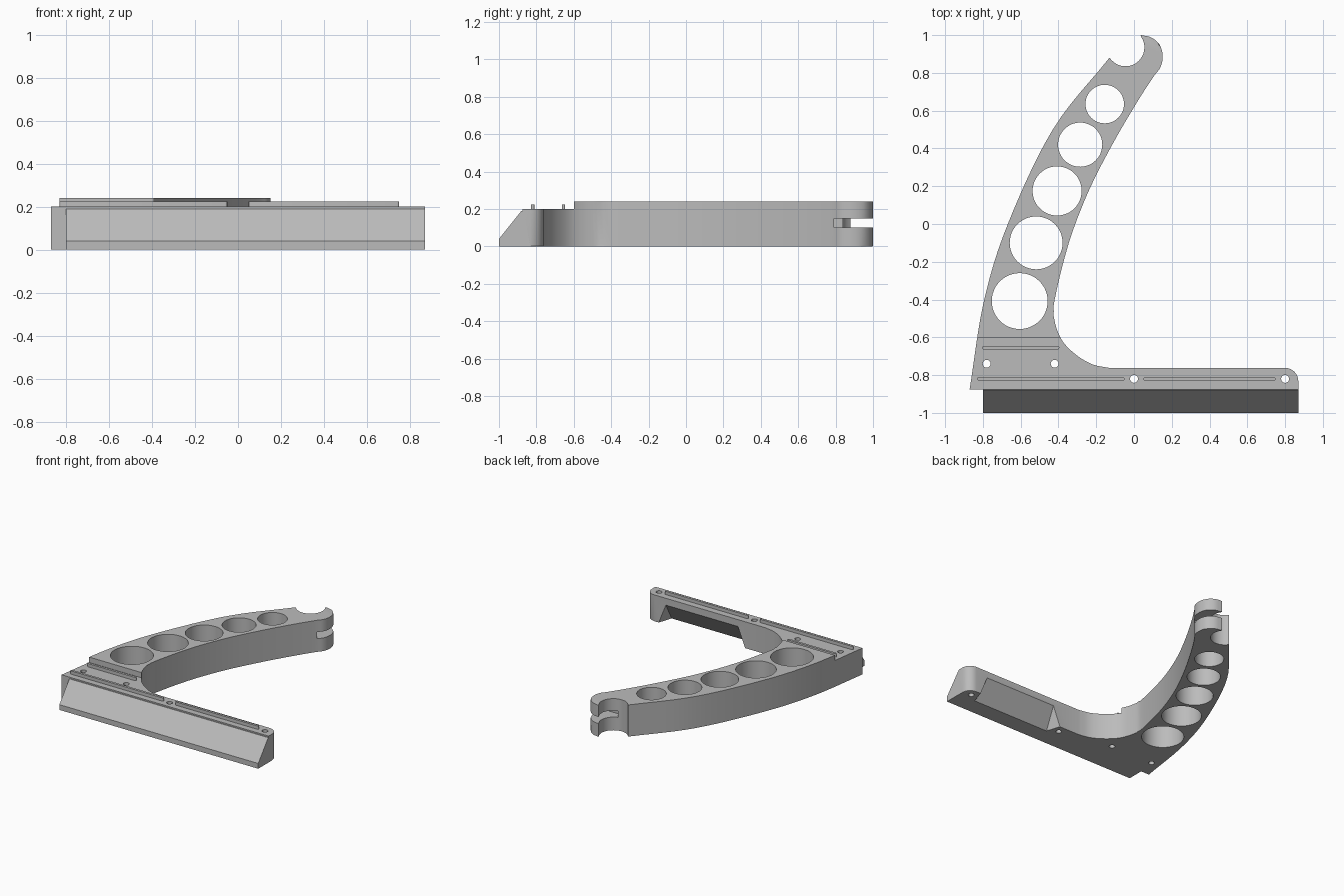
import bpy, bmesh, math
from mathutils import Vector

if "Cube" in bpy.data.objects:
    bpy.data.objects.remove(bpy.data.objects["Cube"])

grey = bpy.data.materials.new("plain_grey")
grey.diffuse_color = (0.5, 0.5, 0.5, 1)
grey.use_nodes = True
grey.node_tree.nodes["Principled BSDF"].inputs["Base Color"].default_value = grey.diffuse_color


def finish(name, bm):
    bmesh.ops.recalc_face_normals(bm, faces=bm.faces)
    me = bpy.data.meshes.new(name)
    bm.to_mesh(me)
    bm.free()
    ob = bpy.data.objects.new(name, me)
    bpy.context.collection.objects.link(ob)
    me.materials.append(grey)
    return ob


def spline(pts, n=6):
    """Smooth curve through the points."""
    p = [Vector(q) for q in pts]
    p = [2 * p[0] - p[1]] + p + [2 * p[-1] - p[-2]]
    out = []
    for a, b, c, d in zip(p, p[1:], p[2:], p[3:]):
        for i in range(n):
            t = i / n
            out.append(0.5 * (2 * b + (c - a) * t + (2 * a - 5 * b + 4 * c - d) * t * t
                              + (3 * b - a - 3 * c + d) * t ** 3))
    return out + [p[-2]]


def prism(pts, z0, z1):
    """Outline in x, y extruded upwards."""
    bm = bmesh.new()
    n = len(pts)
    lo = [bm.verts.new((p[0], p[1], z0)) for p in pts]
    hi = [bm.verts.new((p[0], p[1], z1)) for p in pts]
    bm.faces.new(lo[::-1])
    bm.faces.new(hi)
    for i in range(n):
        j = (i + 1) % n
        bm.faces.new((lo[i], lo[j], hi[j], hi[i]))
    return bm, lo, hi


def hull(name, pts):
    bm = bmesh.new()
    for p in pts:
        bm.verts.new(p)
    bmesh.ops.convex_hull(bm, input=bm.verts)
    bmesh.ops.dissolve_limit(bm, angle_limit=0.01, verts=bm.verts, edges=bm.edges)
    return finish(name, bm)


def box(name, x0, x1, y0, y1, z0, z1):
    return hull(name, [(x, y, z) for x in (x0, x1) for y in (y0, y1) for z in (z0, z1)])


def disc(name, x, y, r, n):
    pts = [(x + r * math.cos(2 * math.pi * i / n), y + r * math.sin(2 * math.pi * i / n))
           for i in range(n)]
    return finish(name, prism(pts, -0.1, 0.4)[0])


def combine(ob, other, op):
    m = ob.modifiers.new(op, 'BOOLEAN')
    m.operation, m.solver, m.object = op, 'EXACT', other
    bpy.context.view_layer.objects.active = ob
    bpy.ops.object.modifier_apply(modifier=m.name)
    bpy.data.objects.remove(other)


# Bracket outline: outer edge, hook notch, inner edge, foot
outer = spline([(-.87, -.875), (-.795, -.41), (-.668, 0), (-.43, .5), (-.13, .88)])
notch = [Vector((-.045 + .1 * math.cos(math.radians(a)), .935 + .1 * math.sin(math.radians(a))))
         for a in range(222, 396, 9)]
inner = spline([(.035, 1), (.09, .988), (.135, .95), (.152, .89), (.14, .83), (.10, .775),
                (.01, .635), (-.115, .42), (-.24, .175), (-.345, -.1), (-.42, -.4),
                (-.423, -.5), (-.385, -.61), (-.31, -.69), (-.22, -.743), (-.13, -.762)], 4)
corner = [Vector((.80 + .07 * math.sin(a), -.832 + .07 * math.cos(a)))
          for a in (math.pi / 2 * i / 8 for i in range(9))]
outline = outer + notch + inner + corner + [Vector((.87, -.875))]
bm, lo, hi = prism(outline, 0, .24)

# Rounded rim along the inner edge
first = len(outer) + len(notch)
last = first + len(inner) + len(corner)
rim = [bm.edges.get((ring[i], ring[i + 1])) for ring in (lo, hi) for i in range(first, last - 1)]
bmesh.ops.bevel(bm, geom=rim, offset=.014, segments=3, profile=.5, affect='EDGES',
                clamp_overlap=True)
bracket = finish("bracket", bm)

# Lower foot, round arm openings, screw holes, hook slot
combine(bracket, box("step_cut", -1.2, 1.2, -1.2, -.6, .2, .5), 'DIFFERENCE')
for x, y, r in ((-.155, .635, .102), (-.285, .42, .117), (-.407, .175, .13),
                (-.518, -.1, .14), (-.605, -.408, .148)):
    combine(bracket, disc("arm_cut", x, y, r, 48), 'DIFFERENCE')
combine(bracket, box("slot_cut", -.015, .4, .79, 1.2, .1, .15), 'DIFFERENCE')

# Sloped recess under the back of the foot
recess = [(.4 + s * w, y, z) for s in (-1, 1)
          for w, y, z in ((.33, -.875, -.01), (.37, -.75, -.01), (.30, -.75, .165))]
combine(bracket, hull("recess_cut", recess), 'DIFFERENCE')

# Sloped front wedge
wedge = [(x, y, z) for x in (-.8, .87)
         for y, z in ((-1, 0), (-1, .04), (-.88, .19), (-.87, .19), (-.87, 0))]
combine(bracket, hull("wedge", wedge), 'UNION')
for x, y in ((0, -.82), (.8, -.82), (-.42, -.74), (-.78, -.74)):
    combine(bracket, disc("screw_cut", x, y, .021, 20), 'DIFFERENCE')

# Raised locating ribs with round ends
ribs = []
for k, (x0, x1, y) in enumerate(((-.83, -.05, -.82), (.05, .75, -.82), (-.805, -.395, -.655))):
    r = .009
    pts = [(cx + r * math.cos(a), y + r * math.sin(a))
           for cx, s in ((x1 - r, -.5), (x0 + r, .5))
           for a in (math.pi * (s + i / 6) for i in range(7))]
    ribs.append(finish("rib_%d" % (k + 1), prism(pts, .19, .225)[0]))

# Smooth curved faces, keep hard edges
for ob in [bracket] + ribs:
    bpy.ops.object.select_all(action='DESELECT')
    ob.select_set(True)
    bpy.context.view_layer.objects.active = ob
    bpy.ops.object.shade_smooth_by_angle(angle=math.radians(32))
